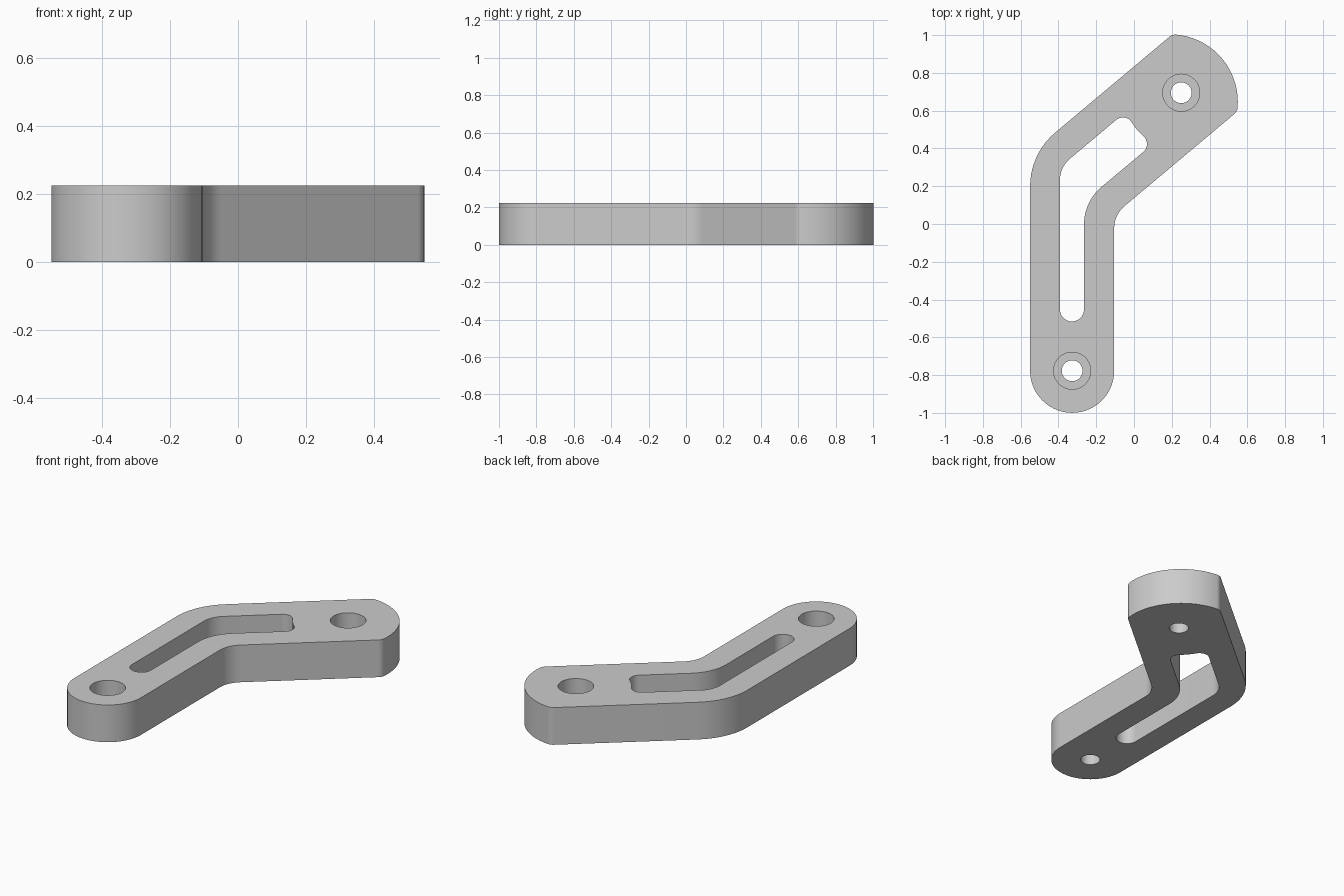
import bpy, bmesh, math

if "Cube" in bpy.data.objects:
    bpy.data.objects.remove(bpy.data.objects["Cube"])

THICK = 0.225
TILT = 40                      # direction of the upper arm, degrees
PIVOT = (0.25, 0.695)          # upper screw hole
FOOT = (-0.3275, -0.777)       # lower screw hole


def arm(u, v):
    """Point measured along and across the upper arm from its hole."""
    c, s = math.cos(math.radians(TILT)), math.sin(math.radians(TILT))
    return (PIVOT[0] + u * c - v * s, PIVOT[1] + u * s + v * c)


def outline(arcs):
    """Chain of tangent arcs (centre, radius, start, end); gaps become straight edges."""
    pts = []
    for (cx, cy), r, a0, a1 in arcs:
        n = max(4, round(abs(a1 - a0) / 5))
        for i in range(n + 1):
            a = math.radians(a0 + (a1 - a0) * i / n)
            p = (cx + r * math.cos(a), cy + r * math.sin(a))
            if not pts or math.dist(p, pts[-1]) > 1e-3:
                pts.append(p)
    return pts


def prism(name, pts, z0, z1):
    bm = bmesh.new()
    face = bm.faces.new([bm.verts.new((x, y, z0)) for x, y in pts])
    top = bmesh.ops.extrude_face_region(bm, geom=[face])["geom"]
    bmesh.ops.translate(bm, vec=(0, 0, z1 - z0),
                        verts=[g for g in top if isinstance(g, bmesh.types.BMVert)])
    bmesh.ops.recalc_face_normals(bm, faces=bm.faces)
    mesh = bpy.data.meshes.new(name)
    bm.to_mesh(mesh)
    bm.free()
    obj = bpy.data.objects.new(name, mesh)
    bpy.context.collection.objects.link(obj)
    return obj


def cut(body, cutter):
    cutter.hide_render = True
    mod = body.modifiers.new("cut", "BOOLEAN")
    mod.operation, mod.solver, mod.object = "DIFFERENCE", "EXACT", cutter
    bpy.ops.object.modifier_apply(modifier=mod.name)
    bpy.data.objects.remove(cutter)


# bent arm body with a rounded foot and a broad curved head
half, corner, head_r, head_u = 0.267, 0.05, 0.357, -0.075
off = half - corner
reach = math.sqrt((head_r - corner) ** 2 - off ** 2)
swing = math.degrees(math.atan2(off, reach))
body = prism("bent_arm", outline([
    (FOOT, 0.2225, 180, 360),
    ((0.05, -0.0236), 0.155, 180, TILT + 90),
    (arm(head_u + reach, -off), corner, TILT - 90, TILT - swing),
    (arm(head_u, 0), head_r, TILT - swing, TILT + swing),
    (arm(head_u + reach, off), corner, TILT + swing, TILT + 90),
    ((-0.18, 0.20), 0.37, TILT + 90, 180),
]), 0, THICK)
bpy.context.view_layer.objects.active = body
body.select_set(True)

# bent slot whose upper end curves around the screw hole
fillet, boss = 0.055, 0.305
off = 0.111 - fillet
reach = math.sqrt((boss + fillet) ** 2 - off ** 2)
swing = math.degrees(math.atan2(off, reach))
cut(body, prism("slot_cutter", outline([
    ((-0.3285, -0.4525), 0.0635, 180, 360),
    ((-0.005, -0.003), 0.26, 180, TILT + 90),
    (arm(-reach, -off), fillet, TILT - 90, TILT + swing),
    (PIVOT, boss, TILT + 180 + swing, TILT + 180 - swing),
    (arm(-reach, off), fillet, TILT - swing, TILT + 90),
    ((-0.246, 0.233), 0.146, TILT + 90, 180),
]), -0.1, THICK + 0.1))

# counterbored screw holes
for centre in (PIVOT, FOOT):
    for radius, bottom in ((0.098, 0.105), (0.055, -0.1)):
        ring = outline([(centre, radius, 0, 355)])
        cut(body, prism("hole_cutter", ring, bottom, THICK + 0.1))

# single grey finish
grey = bpy.data.materials.new("plain_grey")
grey.diffuse_color = (0.6, 0.6, 0.6, 1)
grey.use_nodes = True
grey.node_tree.nodes["Principled BSDF"].inputs["Base Color"].default_value = grey.diffuse_color
body.data.materials.clear()
body.data.materials.append(grey)
bpy.ops.object.shade_smooth_by_angle(angle=math.radians(30))
